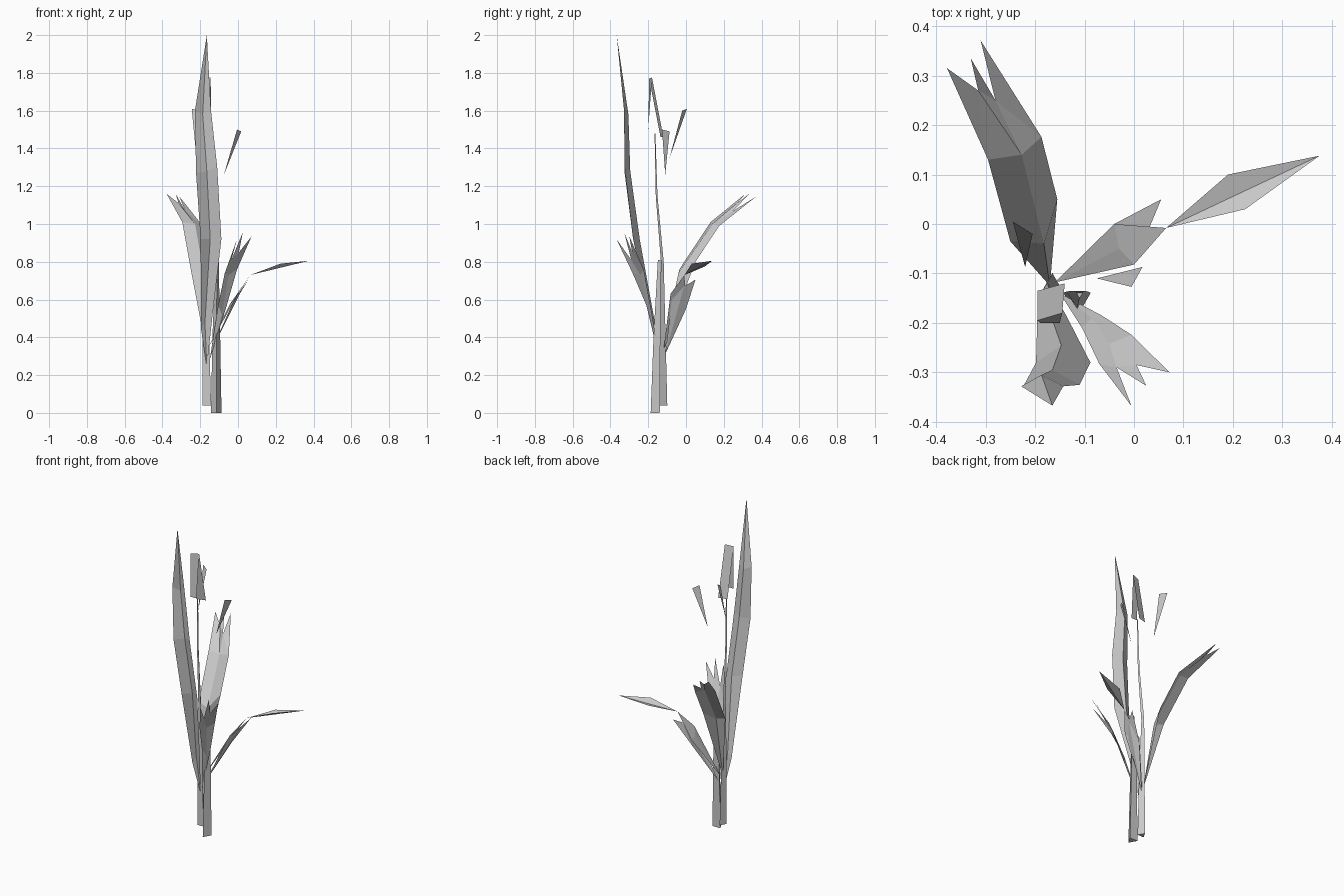
import bpy, math

if "Cube" in bpy.data.objects:
    bpy.data.objects.remove(bpy.data.objects["Cube"])


def mesh(name, verts, faces):
    me = bpy.data.meshes.new(name)
    me.from_pydata(verts, [], faces)
    me.update()
    ob = bpy.data.objects.new(name, me)
    bpy.context.collection.objects.link(ob)
    return ob


def leaf(name, base, rows, tips, notches=()):
    """Creased blade: base point, rows of (left, rib, right), one tip or three."""
    verts = [base] + [p for r in rows for p in r]
    faces = [(0, 2, 1), (0, 3, 2)]
    for i in range(len(rows) - 1):
        a, b = 1 + 3 * i, 4 + 3 * i
        for k in (0, 1):
            faces.append((a + k, a + k + 1, b + k + 1, b + k))
    l = len(verts) - 3
    m, r, n = l + 1, l + 2, l + 3
    if len(tips) == 1:
        verts += tips
        faces += [(l, m, n), (m, r, n)]
    else:
        verts += list(notches) + list(tips)
        n1, n2, t1, t2, t3 = range(n, n + 5)
        faces += [(l, n1, t1), (l, m, n1), (n1, m, n2), (n1, n2, t2),
                  (m, r, n2), (n2, r, t3)]
    return mesh(name, verts, faces)


def stem(name, path, turn, sides=3):
    """Tapered low-poly stem through (x, y, z, radius) points."""
    verts, faces = [], []
    for x, y, z, rad in path:
        for k in range(sides):
            a = turn + math.tau * k / sides
            verts.append((x + rad * math.cos(a), y + rad * math.sin(a), z))
    for i in range(len(path) - 1):
        for k in range(sides):
            j = (k + 1) % sides
            a, b = i * sides, (i + 1) * sides
            faces.append((a + k, a + j, b + j, b + k))
    faces.append(tuple(reversed(range(sides))))
    return mesh(name, verts, faces)


# Stems
stem("flower_stem", [(-.165, -.125, .04, .026), (-.17, -.128, .4, .02),
                     (-.175, -.128, .8, .01), (-.168, -.157, 1.15, .006),
                     (-.165, -.165, 1.48, .003)], math.radians(90))
stem("short_stem", [(-.115, -.155, 0, .032), (-.115, -.148, .4, .024),
                    (-.11, -.14, .81, .009)], math.radians(30))

# Tall front leaf
leaf("tall_leaf", (-.165, -.135, .24),
     [[(-.195, -.175, .44), (-.175, -.165, .48), (-.137, -.185, .5)],
      [(-.198, -.28, .92), (-.147, -.245, .92), (-.088, -.28, .92)],
      [(-.222, -.325, 1.27), (-.165, -.295, 1.28), (-.11, -.325, 1.3)],
      [(-.228, -.328, 1.6), (-.187, -.305, 1.58), (-.143, -.328, 1.6)]],
     [(-.165, -.367, 2.0)])

# Broad back leaf with three tips
leaf("back_leaf", (-.17, -.125, .34),
     [[(-.25, -.035, .76), (-.182, -.04, .74), (-.155, .05, .8)],
      [(-.295, .13, 1.01), (-.227, .14, 1.0), (-.187, .176, .99)]],
     [(-.378, .315, 1.16), (-.33, .335, 1.16), (-.31, .371, 1.145)],
     [(-.315, .27, 1.11), (-.28, .25, 1.07)])

# Front right leaf with three tips
leaf("front_leaf", (-.15, -.14, .28),
     [[(-.105, -.21, .57), (-.085, -.19, .52), (-.065, -.185, .55)],
      [(-.07, -.283, .74), (-.05, -.242, .73), (-.005, -.224, .76)]],
     [(-.005, -.368, .92), (.025, -.327, .955), (.072, -.3, .935)],
     [(-.035, -.29, .81), (.005, -.285, .85)])

# Drooping right leaf: inner blade, side lobe and outer blade
pinch = (.065, -.008, .73)
leaf("right_leaf_inner", (-.16, -.118, .34),
     [[(-.04, 0, .58), (-.03, -.05, .59), (0, -.082, .63)]], [pinch])
mesh("right_leaf_lobe", [(-.15, -.11, .31), (-.04, 0, .55), (.055, .05, .705),
                         (.03, -.01, .67), (-.02, -.075, .6)],
     [(0, 3, 1), (1, 3, 2), (0, 4, 3)])
mesh("right_leaf_outer", [pinch, (.19, .1, .775), (.375, .138, .805),
                          (.225, .03, .79)], [(0, 2, 1), (0, 3, 2)])

# Petals of the folded top flower
mesh("top_flower", [(-.195, -.195, 1.77), (-.145, -.18, 1.775),
                    (-.14, -.12, 1.46), (-.195, -.135, 1.46),
                    (-.15, -.2, 1.5), (-.19, -.2, 1.5)],
     [(0, 1, 2, 3), (1, 0, 5, 4)])

# Loose side petals
for name, tri in {
    "left_petal": [(-.245, .005, 1.61), (-.205, -.02, 1.6), (-.22, -.087, 1.35)],
    "right_petal": [(.017, -.087, 1.49), (-.005, -.127, 1.5), (-.075, -.11, 1.26)],
}.items():
    mesh(name, tri, [(0, 1, 2)])
